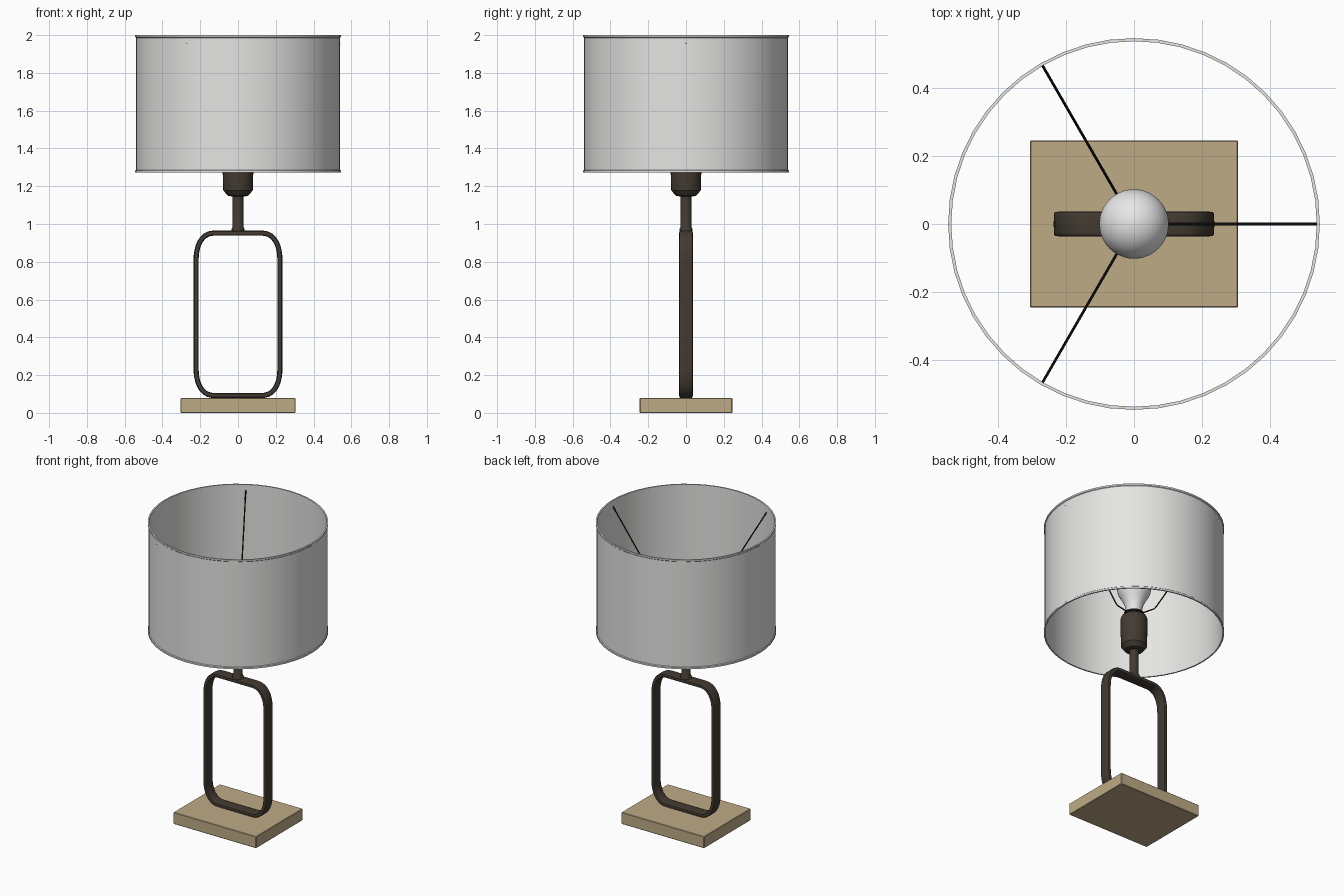
import bpy, bmesh, math
from mathutils import Vector

cube = bpy.data.objects.get("Cube")
if cube:
    bpy.data.objects.remove(cube, do_unlink=True)


def material(name, rgb, rough=0.7):
    m = bpy.data.materials.new(name)
    m.use_nodes = True
    m.diffuse_color = (*rgb, 1)
    bsdf = m.node_tree.nodes["Principled BSDF"]
    bsdf.inputs["Base Color"].default_value = (*rgb, 1)
    bsdf.inputs["Roughness"].default_value = rough
    return m


white = material("shade white", (0.78, 0.78, 0.77))
glass = material("bulb white", (0.8, 0.8, 0.8))
bronze = material("dark bronze", (0.055, 0.043, 0.031))
black = material("wire black", (0.012, 0.011, 0.01))
tan = material("base tan", (0.52, 0.41, 0.24))


def finish(name, bm, mat, angle=35):
    bmesh.ops.recalc_face_normals(bm, faces=bm.faces)
    mesh = bpy.data.meshes.new(name)
    bm.to_mesh(mesh)
    bm.free()
    mesh.materials.append(mat)
    obj = bpy.data.objects.new(name, mesh)
    bpy.context.collection.objects.link(obj)
    bpy.ops.object.select_all(action="DESELECT")
    obj.select_set(True)
    bpy.context.view_layer.objects.active = obj
    bpy.ops.object.shade_smooth_by_angle(angle=math.radians(angle))
    return obj


def bridge(bm, rings, closed):
    n = len(rings[0])
    for i in range(len(rings) if closed else len(rings) - 1):
        a, b = rings[i], rings[(i + 1) % len(rings)]
        for j in range(n):
            k = (j + 1) % n
            bm.faces.new((a[j], a[k], b[k], b[j]))
    if not closed:
        bm.faces.new(rings[0])
        bm.faces.new(rings[-1])


def lathe(name, profile, mat, closed=False, steps=48):
    """Turn (radius, z) points about the z axis."""
    bm = bmesh.new()
    turn = [2 * math.pi * i / steps for i in range(steps)]
    rings = [[bm.verts.new((r * math.cos(t), r * math.sin(t), z)) for t in turn]
             for r, z in profile]
    bridge(bm, rings, closed)
    return finish(name, bm, mat)


def sweep(name, path, section, mat, closed=False):
    """Sweep (across, y) section points along a path of (x, z) points."""
    bm = bmesh.new()
    pts = [Vector(p) for p in path]
    rings = []
    for i, p in enumerate(pts):
        before = pts[i - 1] if closed or i > 0 else p
        after = pts[(i + 1) % len(pts)] if closed or i < len(pts) - 1 else p
        t = (after - before).normalized()
        side = Vector((t.y, -t.x))
        rings.append([bm.verts.new((p.x + side.x * u, v, p.y + side.y * u))
                      for u, v in section])
    bridge(bm, rings, closed)
    return finish(name, bm, mat)


def superellipse(a, b, power, steps):
    out = []
    for i in range(steps):
        t = 2 * math.pi * i / steps
        c, s = math.cos(t), math.sin(t)
        out.append((a * math.copysign(abs(c) ** (2 / power), c),
                    b * math.copysign(abs(s) ** (2 / power), s)))
    return out


# Wooden base slab
bm = bmesh.new()
bmesh.ops.create_cube(bm, size=1)
for v in bm.verts:
    v.co = (v.co.x * 0.61, v.co.y * 0.49, (v.co.z + 0.5) * 0.078)
bmesh.ops.bevel(bm, geom=bm.edges[:], offset=0.003, segments=1, affect="EDGES")
finish("base", bm, tan, 20)

# Flat bar bent into a tall rounded frame
corner = []
for i in range(11):
    t = math.pi / 2 * i / 10
    corner.append((0.222 - 0.1 * (1 - math.cos(t) ** 0.85),
                   0.43 - 0.15 * (1 - math.sin(t) ** 0.85)))
quarters = [(1, 1, 1), (-1, 1, -1), (-1, -1, 1), (1, -1, -1)]
loop = [(sx * x, 0.522 + sz * z) for sx, sz, step in quarters for x, z in corner[::step]]
sweep("frame", loop, superellipse(0.0135, 0.036, 5, 16), bronze, closed=True)

# Stem with collar, and lamp socket
lathe("stem", [(0.034, 0.955), (0.034, 0.975), (0.028, 0.985), (0.028, 1.16)], bronze, steps=32)
lathe("socket", [(0.03, 1.145), (0.055, 1.15), (0.078, 1.178), (0.081, 1.27),
                 (0.081, 1.365), (0.076, 1.38), (0.058, 1.385), (0.055, 1.405)], bronze, steps=32)

# Bulb: flared neck under a round globe
globe = [(0.102 * math.cos(a), 1.575 + 0.102 * math.sin(a))
         for a in (math.radians(d) for d in range(-20, 90, 8))]
lathe("bulb", [(0.046, 1.395), (0.048, 1.43), (0.058, 1.47), (0.078, 1.51)] + globe
      + [(0.001, 1.677)], glass)

# Drum shade, a thin wall with rolled rims
R, LOW, HIGH = 0.541, 1.272, 2.0
lathe("shade", [(R - 0.005, LOW), (R + 0.004, LOW), (R + 0.004, LOW + 0.01), (R, LOW + 0.014),
                (R, HIGH - 0.014), (R + 0.004, HIGH - 0.01), (R + 0.004, HIGH),
                (R - 0.005, HIGH)], white, closed=True)

# Wire spider holding the shade
lathe("spider_ring", [(0.045, 1.395), (0.062, 1.395), (0.062, 1.407), (0.045, 1.407)],
      black, closed=True, steps=32)
for n in range(3):
    arm = sweep(f"spider_arm_{n + 1}", [(0.05, 1.4), (0.13, 1.415), (0.145, 1.43), (0.539, 1.96)],
                superellipse(0.004, 0.004, 2, 8), black)
    arm.rotation_euler.z = n * math.tau / 3
